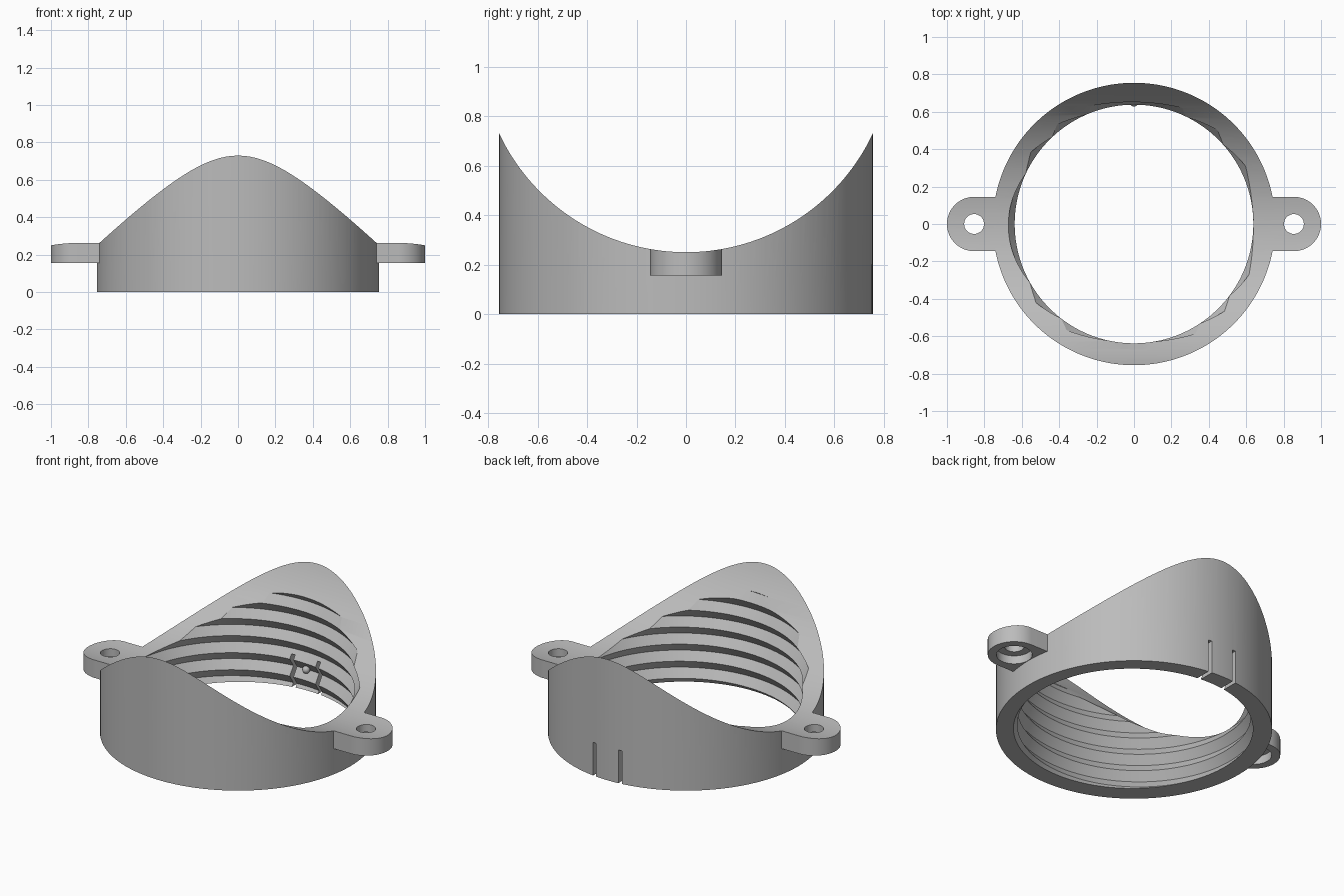
import bpy, bmesh, math
from mathutils import Matrix

old = bpy.data.objects.get("Cube")
if old:
    bpy.data.objects.remove(old, do_unlink=True)

OUTER, CREST, ROOT = 0.755, 0.638, 0.672
PITCH, STEPS = 0.103, 144
EAR_X, EAR_R, EAR_Z = 0.855, 0.145, 0.155
SADDLE_R, SADDLE_Z = 0.834, 1.084

grey = bpy.data.materials.new("plain grey")
grey.use_nodes = True
grey.diffuse_color = (0.5, 0.5, 0.5, 1)
grey.node_tree.nodes["Principled BSDF"].inputs["Base Color"].default_value = (0.5, 0.5, 0.5, 1)


def finish(name, bm):
    bmesh.ops.recalc_face_normals(bm, faces=bm.faces)
    mesh = bpy.data.meshes.new(name)
    bm.to_mesh(mesh)
    bm.free()
    mesh.materials.append(grey)
    obj = bpy.data.objects.new(name, mesh)
    bpy.context.collection.objects.link(obj)
    return obj


def cylinder(name, radius, low, high, x=0, sides=64, turn=None):
    bm = bmesh.new()
    matrix = Matrix.Translation((x, 0, (low + high) / 2))
    if turn:
        matrix = turn
    bmesh.ops.create_cone(bm, cap_ends=True, segments=sides, radius1=radius,
                          radius2=radius, depth=high - low, matrix=matrix)
    return finish(name, bm)


def box(name, centre, size):
    bm = bmesh.new()
    bmesh.ops.create_cube(bm, size=1, matrix=Matrix.Translation(centre) @ Matrix.Diagonal((*size, 1)))
    return finish(name, bm)


def ear(name, side):
    # Tab with a rounded end, extruded upwards and trimmed later
    bm = bmesh.new()
    outline = [(0.68, -EAR_R)]
    for i in range(49):
        a = math.pi * (i / 48 - 0.5)
        outline.append((EAR_X + EAR_R * math.cos(a), EAR_R * math.sin(a)))
    outline.append((0.68, EAR_R))
    face = bm.faces.new([bm.verts.new((side * x, y, EAR_Z)) for x, y in outline])
    up = bmesh.ops.extrude_face_region(bm, geom=[face])["geom"]
    bmesh.ops.translate(bm, vec=(0, 0, 0.2), verts=[v for v in up if isinstance(v, bmesh.types.BMVert)])
    return finish(name, bm)


def threaded_bore():
    # Helical rows alternate between crest and root; each turn joins two rows up
    bm = bmesh.new()
    rows = 24
    start = 0.25 - PITCH / 2 - 5 * PITCH
    grid = []
    for j in range(rows):
        r = ROOT if j % 2 == 0 else CREST
        row = []
        for i in range(STEPS):
            t = i / STEPS
            a = t * math.tau
            z = start + PITCH * (t + j / 2)
            row.append(bm.verts.new((r * math.cos(a), r * math.sin(a), z)))
        grid.append(row)
    for j in range(rows - 1):
        for i in range(STEPS):
            if i < STEPS - 1:
                bm.faces.new((grid[j][i], grid[j][i + 1], grid[j + 1][i + 1], grid[j + 1][i]))
            elif j + 3 < rows:
                bm.faces.new((grid[j][i], grid[j + 2][0], grid[j + 3][0], grid[j + 1][i]))
    # Fan caps close both open ends
    low = grid[0] + [grid[2][0], grid[1][0]]
    high = grid[-1] + [grid[-2][-1], grid[-3][-1]]
    high = [grid[-3][-1]] and grid[-1] + [grid[-2][-1], grid[-3][-1], grid[-1][0]][:2]
    for loop, z in ((low, start - 0.2), (high, start + PITCH * rows / 2 + 0.3)):
        hub = bm.verts.new((0, 0, z))
        for a, b in zip(loop, loop[1:] + loop[:1]):
            bm.faces.new((a, b, hub))
    return finish("thread_cutter", bm)


def combine(target, other, operation):
    other.hide_render = True
    mod = target.modifiers.new(operation, "BOOLEAN")
    mod.operation, mod.solver, mod.object = operation, "EXACT", other
    bpy.ops.object.select_all(action="DESELECT")
    bpy.context.view_layer.objects.active = target
    target.select_set(True)
    bpy.ops.object.modifier_apply(modifier=mod.name)
    bpy.data.objects.remove(other, do_unlink=True)


# Ring wall with the two mounting ears
collar = cylinder("threaded_collar", OUTER, 0, 0.8, sides=STEPS)
for side in (-1, 1):
    combine(collar, ear("ear", side), "UNION")

# Threaded bore and the saddle-shaped top
combine(collar, threaded_bore(), "DIFFERENCE")
saddle_turn = Matrix.Translation((0, 0, SADDLE_Z)) @ Matrix.Rotation(math.pi / 2, 4, "Y")
combine(collar, cylinder("saddle_cutter", SADDLE_R, -1.5, 1.5, sides=256, turn=saddle_turn), "DIFFERENCE")

# Screw holes with wider recesses below, and the slots beside the rear tab
for side in (-1, 1):
    combine(collar, cylinder("hole_cutter", 0.053, 0.1, 0.4, side * EAR_X), "DIFFERENCE")
    combine(collar, cylinder("recess_cutter", 0.098, 0.1, 0.205, side * EAR_X), "DIFFERENCE")
    combine(collar, box("slot_cutter", (side * 0.085, 0.7, 0.05), (0.022, 0.24, 0.3)), "DIFFERENCE")

# Small locking bump inside the tab
bump = bmesh.new()
bmesh.ops.create_uvsphere(bump, u_segments=16, v_segments=10, radius=0.022,
                          matrix=Matrix.Translation((0, 0.65, 0.13)))
locking_bump = finish("locking_bump", bump)

for obj in (collar, locking_bump):
    bpy.ops.object.select_all(action="DESELECT")
    bpy.context.view_layer.objects.active = obj
    obj.select_set(True)
    bpy.ops.object.shade_smooth_by_angle(angle=math.radians(25))
